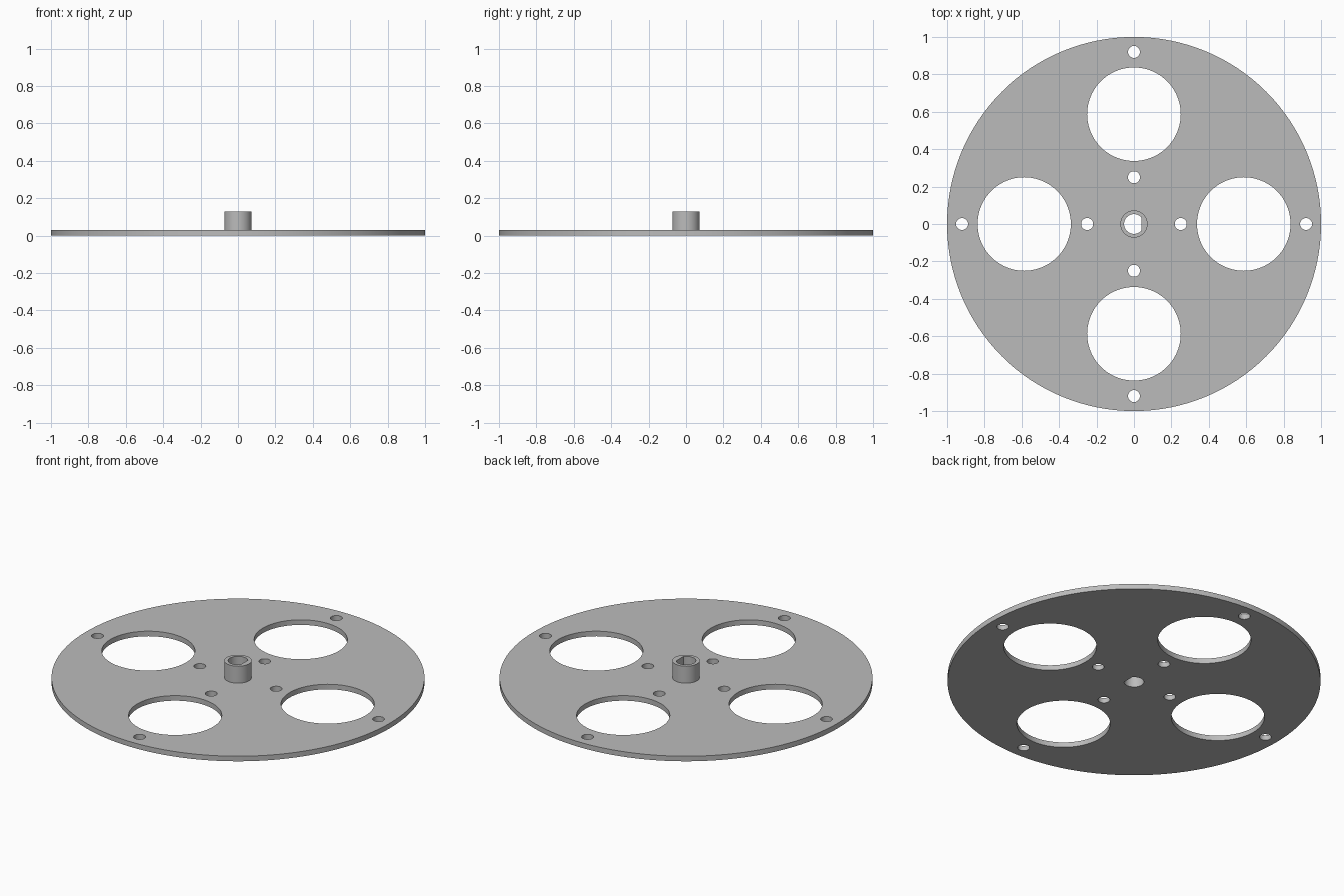
import bpy, bmesh, math

cube = bpy.data.objects.get("Cube")
if cube:
    bpy.data.objects.remove(cube, do_unlink=True)

grey = bpy.data.materials.new("plain grey")
grey.use_nodes = True
COLOUR = (0.5, 0.5, 0.5, 1)
grey.diffuse_color = COLOUR
grey.node_tree.nodes["Principled BSDF"].inputs["Base Color"].default_value = COLOUR

DISC_TOP, HUB_TOP = 0.03, 0.13


def circle(radius, x=0, y=0, sides=32):
    steps = [2 * math.pi * i / sides for i in range(sides)]
    return [(x + radius * math.cos(a), y + radius * math.sin(a)) for a in steps]


def d_shape(radius, flat_x, sides=40):
    # Circle with a flat on its +x side
    start = math.acos(flat_x / radius)
    sweep = 2 * (math.pi - start)
    steps = [start + sweep * i / sides for i in range(sides + 1)]
    return [(radius * math.cos(a), radius * math.sin(a)) for a in steps]


def plate(name, loops, bottom, top, open_bottom=False):
    # Extrude an outline with holes into a solid mesh
    curve = bpy.data.curves.new(name, "CURVE")
    curve.dimensions = "2D"
    curve.fill_mode = "BOTH"
    curve.extrude = (top - bottom) / 2
    for loop in loops:
        spline = curve.splines.new("POLY")
        spline.points.add(len(loop) - 1)
        for point, (x, y) in zip(spline.points, loop):
            point.co = (x, y, 0, 1)
        spline.use_cyclic_u = True
    obj = bpy.data.objects.new(name, curve)
    bpy.context.collection.objects.link(obj)
    bpy.ops.object.select_all(action="DESELECT")
    obj.select_set(True)
    bpy.context.view_layer.objects.active = obj
    bpy.ops.object.convert(target="MESH")
    obj = bpy.context.view_layer.objects.active

    bm = bmesh.new()
    bm.from_mesh(obj.data)
    bmesh.ops.remove_doubles(bm, verts=bm.verts, dist=0.0001)
    bmesh.ops.translate(bm, verts=bm.verts, vec=(0, 0, (top + bottom) / 2))
    bmesh.ops.recalc_face_normals(bm, faces=bm.faces)
    if open_bottom:
        hidden = [f for f in bm.faces if f.normal.z < -0.9]
        bmesh.ops.delete(bm, geom=hidden, context="FACES")
    bm.to_mesh(obj.data)
    bm.free()
    obj.data.materials.clear()
    obj.data.materials.append(grey)
    bpy.ops.object.shade_smooth_by_angle(angle=math.radians(30))
    return obj


# Shaft bore shared by the disc and the hub
bore = d_shape(0.053, 0.041)

# Disc with four large windows and two rings of bolt holes
outlines = [circle(1, sides=128), bore]
for dx, dy in ((1, 0), (0, 1), (-1, 0), (0, -1)):
    for distance, radius, sides in ((0.587, 0.25, 72), (0.92, 0.032, 32), (0.25, 0.032, 32)):
        outlines.append(circle(radius, dx * distance, dy * distance, sides))
plate("disc", outlines, 0, DISC_TOP)

# Raised hub around the bore
plate("hub", [circle(0.073, sides=48), bore], DISC_TOP, HUB_TOP, open_bottom=True)
